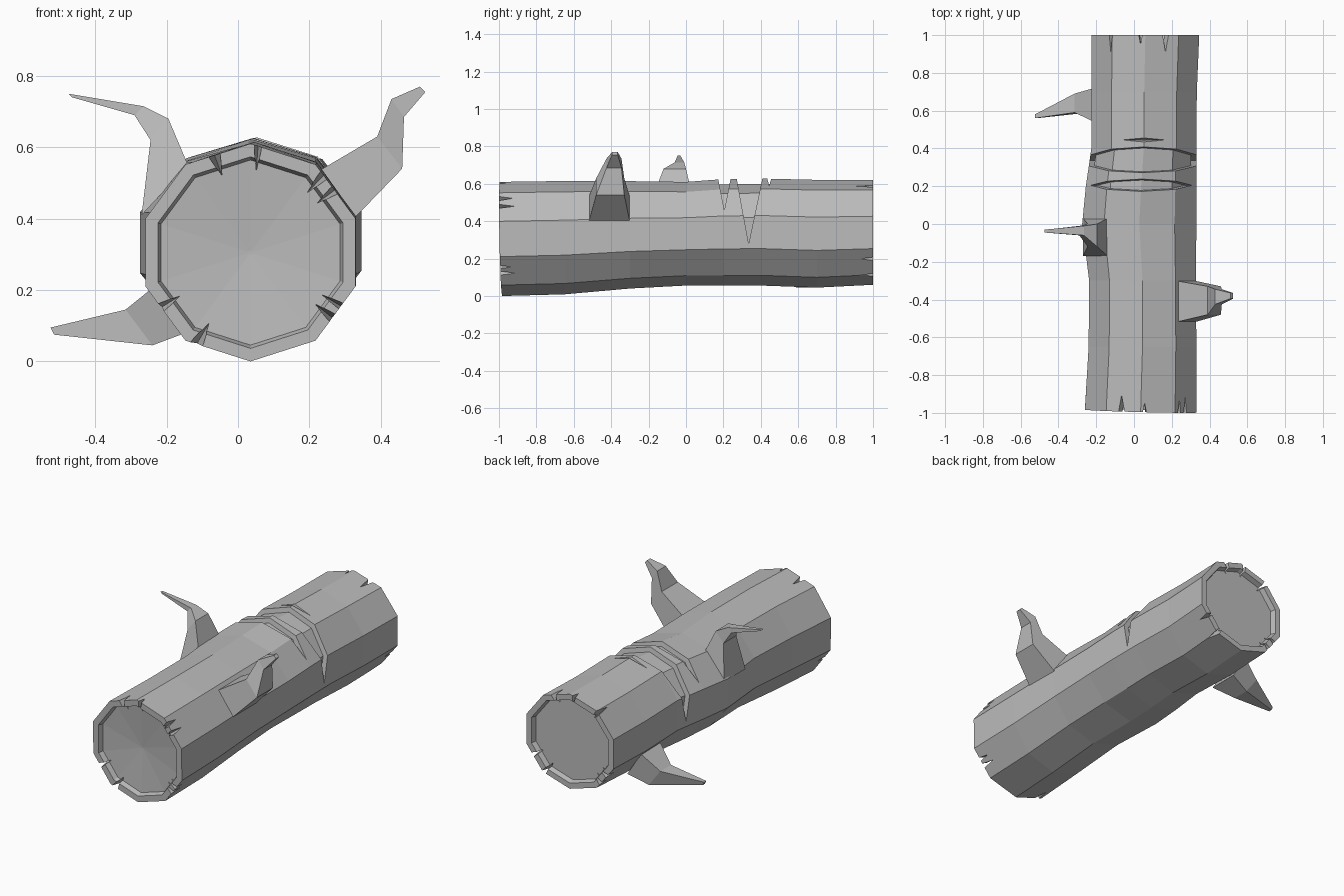
import bpy, bmesh
from math import sin, cos, radians
from mathutils import Vector

cube = bpy.data.objects.get("Cube")
if cube:
    bpy.data.objects.remove(cube, do_unlink=True)

SIDES = 10

grey = bpy.data.materials.new("weathered_grey")
grey.use_nodes = True
grey.diffuse_color = (0.5, 0.5, 0.5, 1)
bsdf = next(n for n in grey.node_tree.nodes if n.type == 'BSDF_PRINCIPLED')
bsdf.inputs["Base Color"].default_value = grey.diffuse_color


def make_object(name, bm):
    bmesh.ops.recalc_face_normals(bm, faces=bm.faces[:])
    mesh = bpy.data.meshes.new(name)
    bm.to_mesh(mesh)
    bm.free()
    mesh.materials.append(grey)
    obj = bpy.data.objects.new(name, mesh)
    bpy.context.scene.collection.objects.link(obj)
    return obj


def loft(name, rings):
    """Skin a list of equal rings; a one-point last ring closes to a tip."""
    bm = bmesh.new()
    loops = [[bm.verts.new(p) for p in ring] for ring in rings]
    for a, b in zip(loops, loops[1:]):
        n = len(a)
        for i in range(n):
            j = (i + 1) % n
            bm.faces.new((a[i], a[j], b[j], b[i]))
    bm.faces.new(loops[0])
    bm.faces.new(loops[-1])
    return make_object(name, bm)


def hull(name, points):
    bm = bmesh.new()
    for p in points:
        bm.verts.new(p)
    bmesh.ops.convex_hull(bm, input=bm.verts[:])
    return make_object(name, bm)


def subtract(target, cutter):
    cutter.hide_render = True
    mod = target.modifiers.new("cut", 'BOOLEAN')
    mod.operation = 'DIFFERENCE'
    mod.solver = 'EXACT'
    mod.object = cutter
    bpy.context.view_layer.objects.active = target
    bpy.ops.object.modifier_apply(modifier=mod.name)


# Trunk stations: y, centre x, centre z, radius x, radius z
STATIONS = [
    (-0.99, 0.035, 0.305, 0.31, 0.305),
    (-0.65, 0.045, 0.312, 0.30, 0.303),
    (-0.3, 0.045, 0.327, 0.297, 0.287),
    (0.0, 0.028, 0.333, 0.318, 0.277),
    (0.2, 0.038, 0.34, 0.308, 0.285),
    (0.4, 0.052, 0.342, 0.292, 0.286),
    (0.7, 0.054, 0.333, 0.293, 0.288),
    (1.0, 0.06, 0.34, 0.30, 0.28),
]


def trunk_point(station, angle, scale=1.0, dy=0.0):
    y, cx, cz, rx, rz = station
    dx, dz = scale * rx * cos(angle), scale * rz * sin(angle)
    if y < -0.9:  # the front end is sawn a little askew
        dy -= 0.025 * dx + 0.02 * dz
    return Vector((cx + dx, y + dy, cz + dz))


def trunk_ring(station, scale=1.0, dy=0.0):
    return [trunk_point(station, radians(90 + 360 * i / SIDES), scale, dy)
            for i in range(SIDES)]


# Trunk with a raised bark rim and recessed wood at both ends
first, last = STATIONS[0], STATIONS[-1]
rings = [trunk_ring(first, 0.02, 0.05), trunk_ring(first, 0.85, 0.03), trunk_ring(first, 0.88)]
rings += [trunk_ring(s) for s in STATIONS]
rings += [trunk_ring(last, 0.88), trunk_ring(last, 0.85, -0.03), trunk_ring(last, 0.02, -0.03)]
trunk = loft("trunk", rings)

# Chopped grooves over the top: near edge, tip, far edge along y, tip height
core = loft("groove_core", [trunk_ring(s, 0.9) for s in STATIONS])
for near, tip, far, low in [(0.165, 0.205, 0.245, 0.46),
                            (0.265, 0.335, 0.415, 0.28),
                            (0.425, 0.445, 0.465, 0.59)]:
    cutter = hull("groove_cutter", [(x, y, z) for x in (-0.6, 0.6)
                                    for y, z in ((near, 0.66), (tip, low), (far, 0.66))])
    subtract(cutter, core)
    subtract(trunk, cutter)
    bpy.data.objects.remove(cutter, do_unlink=True)
bpy.data.objects.remove(core, do_unlink=True)


# Splits in the bark at the sawn ends: angle in degrees, length, half width
def split(station, inward, degrees, length, half):
    a = radians(degrees)
    w = radians(half)
    points = [trunk_point(station, a - w, 1.1, -0.04 * inward),
              trunk_point(station, a + w, 1.1, -0.04 * inward),
              trunk_point(station, a, 0.72, -0.04 * inward),
              trunk_point(station, a, 0.76, 0.045 * inward),
              trunk_point(station, a, 1.1, length * inward)]
    cutter = hull("split_cutter", points)
    subtract(trunk, cutter)
    bpy.data.objects.remove(cutter, do_unlink=True)


for degrees, length, half in [(110, 0.12, 5), (86, 0.05, 3), (47, 0.09, 4), (37, 0.11, 4),
                              (-31, 0.08, 3), (-39, 0.11, 4), (240, 0.11, 5), (212, 0.08, 4)]:
    split(first, 1, degrees, length, half)
for degrees, length, half in [(128, 0.11, 4), (95, 0.05, 3), (68, 0.13, 5),
                              (-32, 0.08, 4), (-55, 0.1, 4), (212, 0.1, 4), (226, 0.08, 4)]:
    split(last, -1, degrees, length, half)


# Broken branches: each section is (upper x, z), (lower x, z), (y from, y to)
def branch(name, sections):
    loft(name, [[(ux, y0, uz), (ux, y1, uz), (lx, y1, lz), (lx, y0, lz)]
                for (ux, uz), (lx, lz), (y0, y1) in sections])


branch("left_branch", [
    ((0.22, 0.53), (0.32, 0.395), (-0.52, -0.3)),
    ((0.39, 0.63), (0.46, 0.54), (-0.48, -0.33)),
    ((0.43, 0.735), (0.465, 0.685), (-0.425, -0.345)),
    ((0.51, 0.77), (0.525, 0.755), (-0.395, -0.365)),
])
branch("right_upper_branch", [
    ((-0.14, 0.55), (-0.27, 0.41), (-0.17, 0.03)),
    ((-0.195, 0.68), (-0.245, 0.62), (-0.12, 0.0)),
    ((-0.265, 0.715), (-0.29, 0.69), (-0.06, -0.01)),
    ((-0.475, 0.75), (-0.465, 0.74), (-0.045, -0.03)),
])
branch("right_lower_branch", [
    ((-0.21, 0.23), (-0.12, 0.09), (0.54, 0.72)),
    ((-0.315, 0.145), (-0.24, 0.045), (0.59, 0.69)),
    ((-0.525, 0.095), (-0.515, 0.075), (0.56, 0.58)),
])
